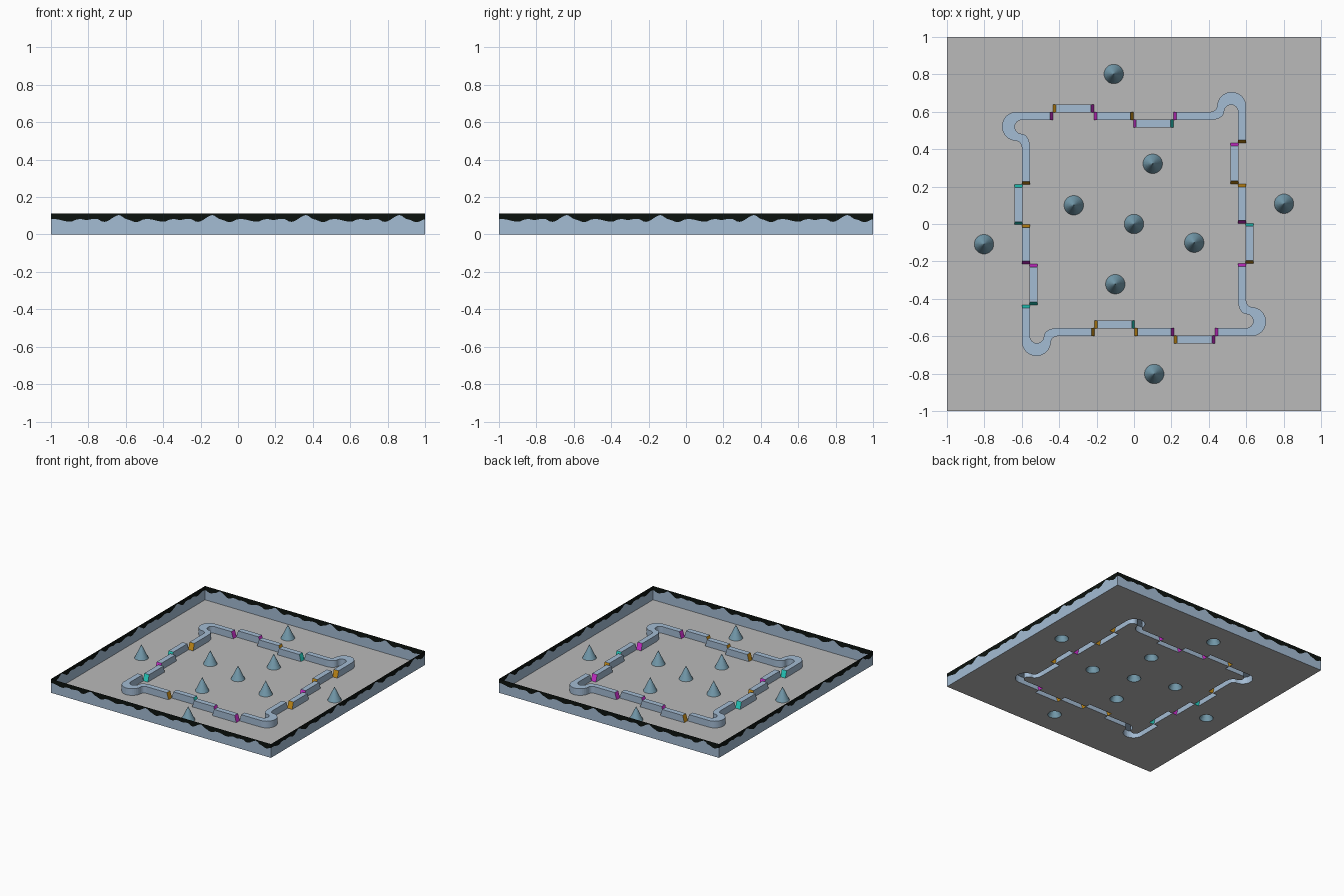
import bpy, bmesh
from math import sin, cos, pi, radians
from mathutils import Vector

if "Cube" in bpy.data.objects:
    bpy.data.objects.remove(bpy.data.objects["Cube"])

def material(name, rgb):
    m = bpy.data.materials.new(name)
    lin = [((c / 255 + 0.055) / 1.055) ** 2.4 if c > 10 else c / 255 / 12.92 for c in rgb]
    m.diffuse_color = (*lin, 1)
    m.use_nodes = True
    m.node_tree.nodes["Principled BSDF"].inputs["Base Color"].default_value = m.diffuse_color
    return m

BLUE = material("pale blue", (164, 188, 212))
GREY = material("floor grey", (186, 186, 186))
TEAL = material("cone teal", (120, 160, 178))
BLACK = material("night black", (12, 18, 15))
JOINT = {"O": material("joint orange", (205, 145, 25)),
         "M": material("joint magenta", (215, 50, 215)),
         "C": material("joint cyan", (40, 215, 200))}

def finish(name, bm, mats, recalc=True):
    if recalc:
        bmesh.ops.recalc_face_normals(bm, faces=bm.faces)
    me = bpy.data.meshes.new(name)
    bm.to_mesh(me)
    bm.free()
    for m in mats:
        me.materials.append(m)
    ob = bpy.data.objects.new(name, me)
    bpy.context.collection.objects.link(ob)
    return ob

def turn(p, k):
    """Rotate a point clockwise by k quarter turns."""
    x, y = p
    for _ in range(k % 4):
        x, y = y, -x
    return Vector((x, y))

def arc(cx, cy, rx, ry, a0, a1, n=8):
    return [(cx + rx * cos(radians(a0 + (a1 - a0) * i / n)),
             cy + ry * sin(radians(a0 + (a1 - a0) * i / n))) for i in range(n + 1)]

# ---- track: four straight-and-corner quarters with sideways steps ----
TRACK_H, SLOPE = 0.055, 0.016
OUT, INN = 0.60, 0.556
J = [-0.433, -0.215, -0.004, 0.211]          # step positions along a side

def straight(x0, x1, shift):
    return ([(x0, OUT + shift), (x1, OUT + shift)], [(x0, INN + shift), (x1, INN + shift)])

corner = ([(J[3], OUT)] + arc(0.41, 0.635, 0.035, 0.035, -90, 0)
          + arc(0.522, 0.628, 0.078, 0.078, 180, 0, 16) + [(OUT, -J[0])],
          [(J[3], INN)] + arc(0.41, 0.60, 0.072, 0.044, -90, 0)
          + arc(0.519, 0.60, 0.037, 0.037, 180, 0, 16) + [(INN, -J[0])])

def track_piece(name, outer, inner, caps):
    """Bottomless wall piece with sloping coloured ends."""
    bm = bmesh.new()
    n = len(outer)
    rows = []
    for line in (outer, inner):
        low = [bm.verts.new((p.x, p.y, 0)) for p in line]
        tops = [p.copy() for p in line]
        tops[0] += (line[1] - line[0]).normalized() * SLOPE
        tops[-1] += (line[-2] - line[-1]).normalized() * SLOPE
        high = [bm.verts.new((p.x, p.y, TRACK_H)) for p in tops]
        rows.append((low, high))
    (ol, oh), (il, ih) = rows
    for i in range(n - 1):
        bm.faces.new((oh[i], oh[i + 1], ih[i + 1], ih[i]))
        bm.faces.new((ol[i], ol[i + 1], oh[i + 1], oh[i]))
        bm.faces.new((il[i], ih[i], ih[i + 1], il[i + 1]))
    for slot, i in ((1, 0), (2, n - 1)):
        f = bm.faces.new((ol[i], oh[i], ih[i], il[i]))
        f.material_index = slot
    finish(name, bm, [BLUE, JOINT[caps[0]], JOINT[caps[1]]])

outer_loop, inner_loop = [], []
CAPS = ["OMMOMCMO", "MOOMCOMM", "MOMOCOOC", "CMMOCCOM"]
for k, caps in enumerate(CAPS):
    s = 0.04 if k % 2 == 0 else -0.04
    pieces = [straight(J[0], J[1], s), straight(J[1], J[2], 0),
              straight(J[2], J[3], -s), corner]
    for i, (o, n) in enumerate(pieces):
        o, n = [turn(p, k) for p in o], [turn(p, k) for p in n]
        track_piece(f"track_piece_{k}_{i}", o, n, caps[2 * i:2 * i + 2])
        outer_loop += o
        inner_loop += n

# ---- cones: two rings of four and one in the middle ----
CONE_R, CONE_H, SIDES = 0.052, 0.11, 32
outer_cones = [turn((-0.108, 0.802), k) for k in range(4)]
inner_cones = [turn((0.10, 0.322), k) for k in range(4)] + [Vector((0, 0))]

def circle(c):
    return [c + Vector((CONE_R * cos(2 * pi * i / SIDES), CONE_R * sin(2 * pi * i / SIDES)))
            for i in range(SIDES)]

for i, c in enumerate(outer_cones + inner_cones):
    bm = bmesh.new()
    apex = bm.verts.new((c.x, c.y, CONE_H))
    ring = [bm.verts.new((p.x, p.y, 0)) for p in circle(c)]
    for a in range(SIDES):
        bm.faces.new((ring[a], ring[(a + 1) % SIDES], apex))
    finish(f"cone_{i}", bm, [TEAL], recalc=False)

# ---- floor: flat sheet, open under the track and cones ----
def floor_sheet(name, loops):
    bm = bmesh.new()
    edges = []
    for loop in loops:
        pts = [p for i, p in enumerate(loop) if (p - loop[i - 1]).length > 1e-4]
        vs = [bm.verts.new((p.x, p.y, 0)) for p in pts]
        edges += [bm.edges.new((vs[i - 1], vs[i])) for i in range(len(vs))]
    bmesh.ops.triangle_fill(bm, edges=edges, use_beauty=True, normal=(0, 0, 1))
    for f in bm.faces:
        f.normal_update()
        if f.normal.z < 0:
            f.normal_flip()
    finish(name, bm, [GREY], recalc=False)

square = [turn((-1, 1), k) for k in range(4)]
floor_sheet("floor_outside_track", [square, outer_loop] + [circle(c) for c in outer_cones])
floor_sheet("floor_inside_track", [inner_loop] + [circle(c) for c in inner_cones])

# ---- border walls: pale lower part, black jagged skyline above ----
WALL_H = 0.113
SKY = [(0, .105), (.02, .098), (.035, .084), (.06, .078), (.085, .066), (.11, .068),
       (.13, .08), (.16, .083), (.19, .078), (.22, .07), (.25, .068), (.27, .079),
       (.30, .083), (.33, .076), (.36, .083), (.39, .082), (.42, .066), (.445, .072),
       (.465, .086), (.485, .098)]
def sky_z(x):
    t = (x + 0.64) % 0.5
    pts = SKY + [(0.5, .105)]
    for (a, za), (b, zb) in zip(pts, pts[1:]):
        if a <= t <= b:
            return za + (zb - za) * (t - a) / (b - a)
    return SKY[0][1]

N = 160
for k, side in enumerate(("front", "left", "back", "right")):
    bm = bmesh.new()
    cols = []
    for i in range(N + 1):
        x = -1 + 2 * i / N
        p = turn((x, -1), k)
        cols.append([bm.verts.new((p.x, p.y, z)) for z in (0, sky_z(x), WALL_H)])
    for a, b in zip(cols, cols[1:]):
        for r in (0, 1):
            f = bm.faces.new((a[r], b[r], b[r + 1], a[r + 1]))
            f.material_index = r
    finish(f"{side}_wall", bm, [BLUE, BLACK], recalc=False)
